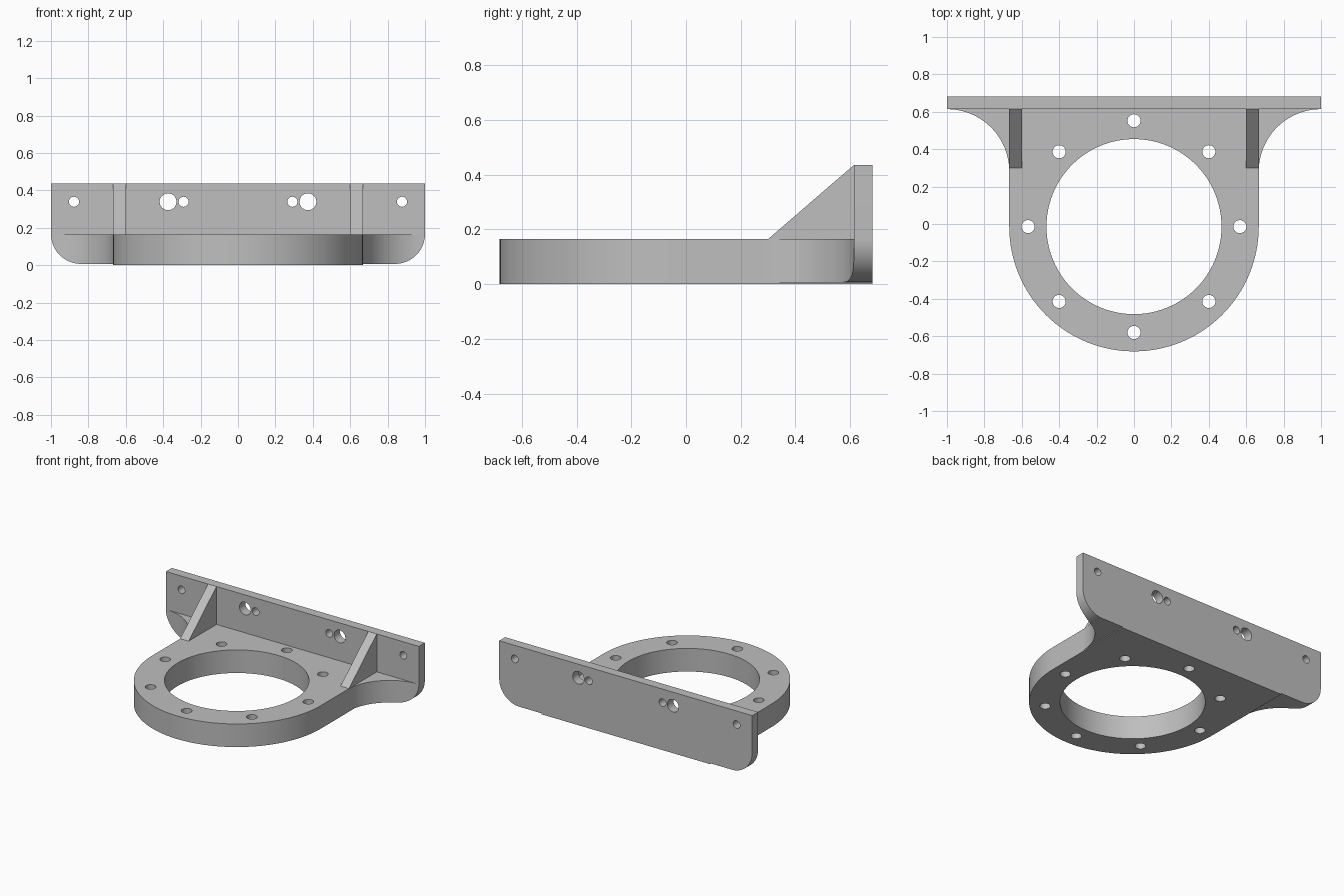
import bpy, bmesh
from math import sin, cos, pi, radians, sqrt
from mathutils import Matrix

cube = bpy.data.objects.get("Cube")
if cube:
    bpy.data.objects.remove(cube, do_unlink=True)

# Main dimensions
RING_Y, BODY_R, BORE_R = -0.014, 0.667, 0.468
BASE_H, TOP_H, FOOT = 0.165, 0.436, 0.007
FRONT_Y, BACK_Y = 0.614, 0.681
CORNER = 0.16
FILLET = 1 - BODY_R

grey = bpy.data.materials.new("grey metal")
grey.use_nodes = True
colour = (0.52, 0.52, 0.52, 1)
grey.diffuse_color = colour
grey.node_tree.nodes["Principled BSDF"].inputs["Base Color"].default_value = colour


def arc(cx, cy, r, start, end, steps):
    angles = [radians(start + (end - start) * i / steps) for i in range(steps + 1)]
    return [(cx + r * cos(a), cy + r * sin(a)) for a in angles]


def circle(cx, cy, r, steps=48):
    return arc(cx, cy, r, 0, 360, steps)[:-1]


def finish(ob):
    ob.data.materials.clear()
    ob.data.materials.append(grey)
    bpy.ops.object.select_all(action='DESELECT')
    ob.select_set(True)
    bpy.context.view_layer.objects.active = ob
    bpy.ops.object.shade_smooth_by_angle(angle=radians(30))


def extrude_profile(name, loops, low, high, frame=Matrix()):
    """Extrude an outline with holes along local z, then place it by frame."""
    curve = bpy.data.curves.new(name, 'CURVE')
    curve.dimensions = '2D'
    curve.fill_mode = 'BOTH'
    curve.extrude = (high - low) / 2
    for loop in loops:
        spline = curve.splines.new('POLY')
        spline.points.add(len(loop) - 1)
        for point, (x, y) in zip(spline.points, loop):
            point.co = (x, y, 0, 1)
        spline.use_cyclic_u = True
    ob = bpy.data.objects.new(name, curve)
    bpy.context.collection.objects.link(ob)
    bpy.ops.object.select_all(action='DESELECT')
    ob.select_set(True)
    bpy.context.view_layer.objects.active = ob
    bpy.ops.object.convert(target='MESH')
    ob = bpy.context.view_layer.objects.active
    bm = bmesh.new()
    bm.from_mesh(ob.data)
    bmesh.ops.remove_doubles(bm, verts=bm.verts, dist=1e-5)
    bm.transform(frame @ Matrix.Translation((0, 0, (low + high) / 2)))
    bmesh.ops.recalc_face_normals(bm, faces=bm.faces)
    bm.to_mesh(ob.data)
    bm.free()
    finish(ob)


# Ring base with straight sides, bore and eight bolt holes
outline = [(BODY_R, FRONT_Y)] + arc(0, RING_Y, BODY_R, 0, -180, 64) + [(-BODY_R, FRONT_Y)]
bolts = [circle(0.566 * cos(k * pi / 4), RING_Y + 0.566 * sin(k * pi / 4), 0.035, 32)
         for k in range(8)]
extrude_profile("ring_base", [outline, circle(0, RING_Y, BORE_R, 96)] + bolts, 0, BASE_H)

# Upright mounting plate with rounded lower corners
half = [(BODY_R, 0), (BODY_R, FOOT)]
half += arc(1 - CORNER, FOOT + CORNER, CORNER, -90, 0, 20) + [(1, TOP_H)]
outline = half + [(-x, z) for x, z in reversed(half)]
holes = [circle(side * x, 0.339, r, 32)
         for side in (-1, 1) for x, r in ((0.877, 0.027), (0.374, 0.045), (0.291, 0.027))]
upright = Matrix.Rotation(pi / 2, 4, 'X')
extrude_profile("mounting_plate", [outline] + holes, -BACK_Y, -FRONT_Y, upright)

# Triangular ribs: profile in y and z, extruded along x
rib = [(0.30, BASE_H), (FRONT_Y, BASE_H), (FRONT_Y, TOP_H)]
sideways = Matrix(((0, 0, 1, 0), (1, 0, 0, 0), (0, 1, 0, 0), (0, 0, 0, 1)))
extrude_profile("left_rib", [rib], 0.6, BODY_R, sideways)
extrude_profile("right_rib", [rib], -BODY_R, -0.6, sideways)


# Concave corner fillets, trimmed below to follow the plate corner
def corner_fillet(name, side):
    bm = bmesh.new()
    previous = None
    for x, y in arc(1, FRONT_Y - FILLET, FILLET, 180, 91, 56):
        inset = max(0, x - (1 - CORNER))
        low = min(BASE_H, FOOT + CORNER - sqrt(max(0, CORNER ** 2 - inset ** 2)))
        ring = [bm.verts.new((side * x, py, z)) for py, z in
                ((y, low), (y, BASE_H), (FRONT_Y, BASE_H), (FRONT_Y, low))]
        if previous:
            for i in range(4):
                j = (i + 1) % 4
                bm.faces.new((previous[i], previous[j], ring[j], ring[i]))
        else:
            bm.faces.new(ring)
        previous = ring
    bm.faces.new(previous)
    bmesh.ops.recalc_face_normals(bm, faces=bm.faces)
    mesh = bpy.data.meshes.new(name)
    bm.to_mesh(mesh)
    bm.free()
    ob = bpy.data.objects.new(name, mesh)
    bpy.context.collection.objects.link(ob)
    finish(ob)


corner_fillet("left_fillet", 1)
corner_fillet("right_fillet", -1)
